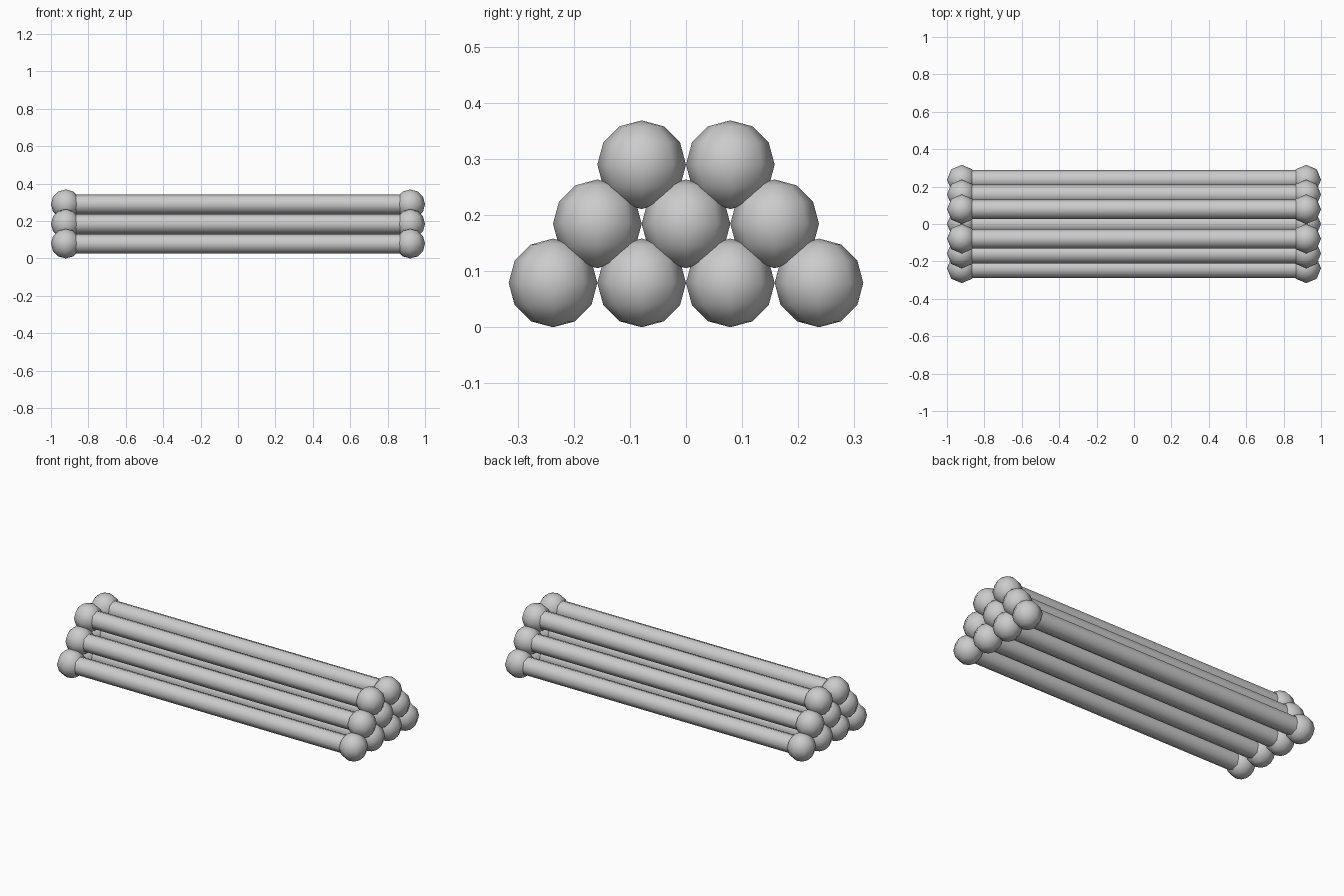
import bpy
from math import pi, radians

if "Cube" in bpy.data.objects:
    bpy.data.objects.remove(bpy.data.objects["Cube"])

R = 0.079            # knob radius
ROD_R = 0.0525       # rod radius
END_X = 1.0 - R      # knob centre along x
ROW_STEP = R * 4 / 3 # height between stacked rows


def smooth():
    bpy.ops.object.shade_smooth_by_angle(angle=radians(60))


def rod(name, y, z):
    bpy.ops.mesh.primitive_cylinder_add(vertices=8, radius=ROD_R, depth=2 * END_X,
                                        location=(0, y, z), rotation=(0, pi / 2, 0))
    bpy.context.object.name = name
    smooth()


def knob(name, x, y, z):
    bpy.ops.mesh.primitive_uv_sphere_add(segments=8, ring_count=6, radius=R,
                                         location=(x, y, z))
    bpy.context.object.name = name
    smooth()


# Stack of knobbed rods: four, three, then two
for row, count in enumerate((4, 3, 2)):
    z = R + row * ROW_STEP
    for i in range(count):
        y = (i - (count - 1) / 2) * 2 * R
        tag = f"{row + 1}_{i + 1}"
        rod(f"rod_{tag}", y, z)
        knob(f"left_knob_{tag}", -END_X, y, z)
        knob(f"right_knob_{tag}", END_X, y, z)
